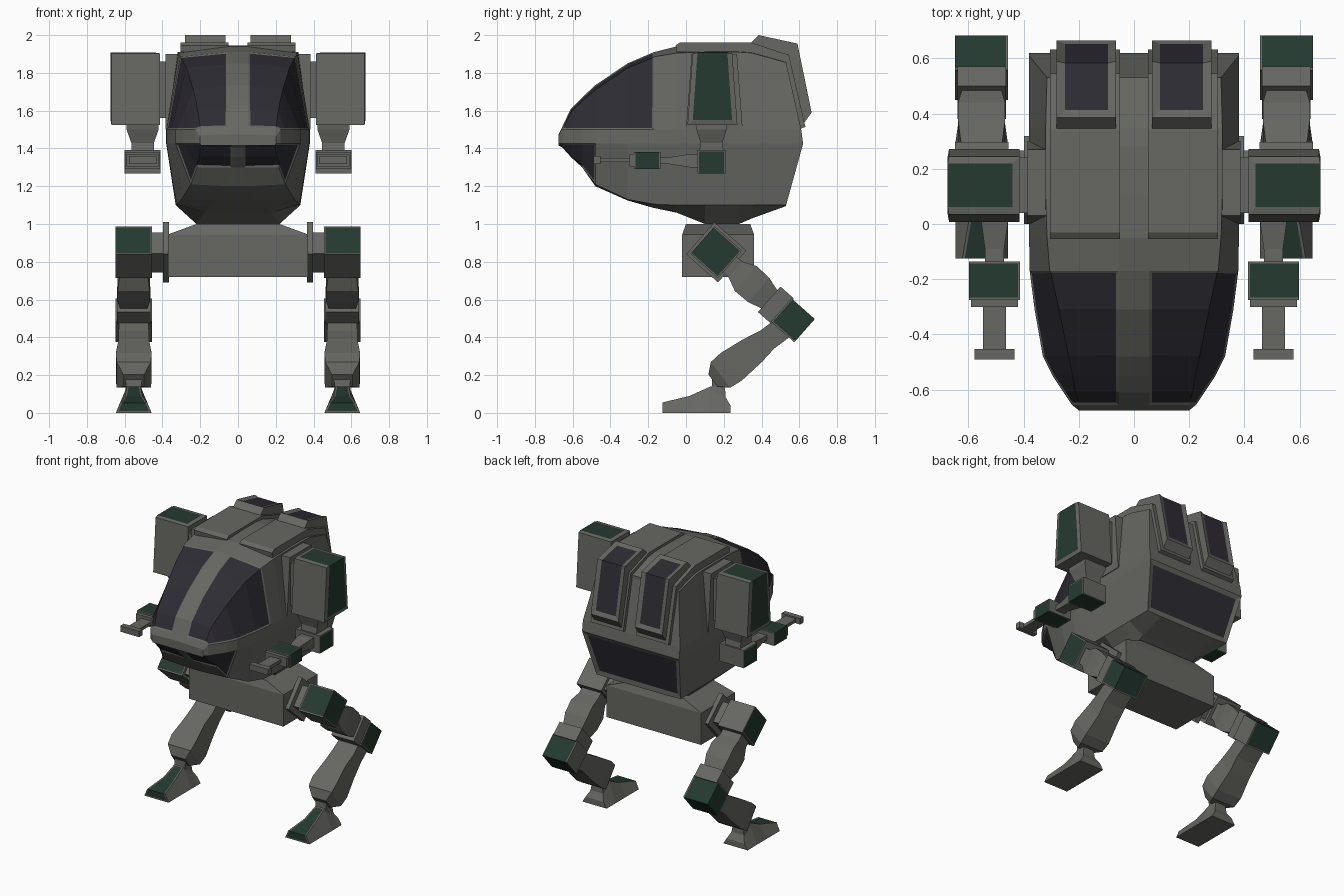
import bpy, bmesh
from mathutils import Vector

if "Cube" in bpy.data.objects:
    bpy.data.objects.remove(bpy.data.objects["Cube"])


def material(name, rgb):
    m = bpy.data.materials.new(name)
    m.diffuse_color = (*rgb, 1)
    m.use_nodes = True
    m.node_tree.nodes["Principled BSDF"].inputs["Base Color"].default_value = m.diffuse_color
    return m


MATS = [material("armour_grey", (0.135, 0.135, 0.122)),
        material("dark_green", (0.018, 0.042, 0.030)),
        material("tinted_glass", (0.027, 0.025, 0.034))]
GREY, GREEN, GLASS = range(3)


def finish(name, bm, mirror=True):
    mesh = bpy.data.meshes.new(name)
    bm.to_mesh(mesh)
    bm.free()
    for m in MATS:
        mesh.materials.append(m)
    ob = bpy.data.objects.new(name, mesh)
    bpy.context.collection.objects.link(ob)
    if mirror:
        ob.modifiers.new("mirror", 'MIRROR').use_mirror_merge = False
    return ob


def panel(bm, faces, mat, border, depth=0.0):
    """Inset a group of faces and paint the inner part."""
    bm.normal_update()
    bmesh.ops.inset_region(bm, faces=faces, thickness=border, depth=depth,
                           use_even_offset=True)
    for f in faces:
        f.material_index = mat


def sweep(name, x, p0, p1, sections, green=None, border=0.008, depth=0.0, mirror=True):
    """Rectangular tube in the y-z plane; sections = (distance, half width, half thickness)."""
    bm = bmesh.new()
    a, d = Vector((x, *p0)), Vector((0, p1[0] - p0[0], p1[1] - p0[1])).normalized()
    n = Vector((0, -d.z, d.y))
    rings = []
    for s, w, t in sections:
        rings.append([bm.verts.new(a + d * s + n * t * j + Vector((w * i, 0, 0)))
                      for i, j in ((1, 1), (-1, 1), (-1, -1), (1, -1))])
    for r, q in zip(rings, rings[1:]):
        for i in range(4):
            bm.faces.new((r[i], r[(i + 1) % 4], q[(i + 1) % 4], q[i]))
    bm.faces.new(rings[0])
    bm.faces.new(rings[-1])
    bmesh.ops.recalc_face_normals(bm, faces=bm.faces[:])
    if green:
        panel(bm, [f for f in bm.faces if green(f.normal)], GREEN, border, depth)
    return finish(name, bm, mirror)


def block(name, x0, x1, y0, y1, z0, z1, **kw):
    """Axis-aligned box."""
    yc = (y0 + y1) / 2
    w, t = (x1 - x0) / 2, (y1 - y0) / 2
    return sweep(name, (x0 + x1) / 2, (yc, z0), (yc, z1), [(0, w, t), (z1 - z0, w, t)], **kw)


def prism(name, x0, x1, profile, window=(), border=0.03):
    """Side profile extruded across x; window = profile edges that hold glass."""
    bm = bmesh.new()
    a, b = [[bm.verts.new((x, *p)) for p in profile] for x in (x0, x1)]
    n = len(profile)
    sides = [bm.faces.new((a[i], a[(i + 1) % n], b[(i + 1) % n], b[i])) for i in range(n)]
    bm.faces.new(a)
    bm.faces.new(b)
    bmesh.ops.recalc_face_normals(bm, faces=bm.faces[:])
    if window:
        panel(bm, [sides[i] for i in window], GLASS, border, -0.008)
    return finish(name, bm)


# Cabin hull: y, top z, top half width, corner z, side half width,
# lower corner x and z, belly x and z
STATIONS = [
    (-.675, 1.475, .195, 1.47, .20, .195, 1.415, .03, 1.415),
    (-.655, 1.515, .20, 1.512, .225, .20, 1.405, .03, 1.405),
    (-.61, 1.61, .215, 1.60, .255, .205, 1.355, .03, 1.355),
    (-.55, 1.67, .225, 1.655, .295, .215, 1.30, .03, 1.30),
    (-.48, 1.735, .24, 1.715, .33, .25, 1.21, .05, 1.20),
    (-.31, 1.85, .275, 1.83, .36, .30, 1.13, .10, 1.125),
    (-.17, 1.91, .305, 1.885, .378, .325, 1.105, .15, 1.085),
    (-.05, 1.94, .315, 1.905, .38, .33, 1.10, .18, 1.06),
    (.10, 1.945, .32, 1.91, .38, .33, 1.10, .22, 1.0),
    (.28, 1.945, .32, 1.91, .38, .33, 1.10, .22, 1.0),
    (.35, 1.935, .32, 1.905, .38, .33, 1.10, .22, 1.03),
    (.53, 1.875, .315, 1.855, .38, .33, 1.10, .22, 1.095),
]
bm = bmesh.new()
rings = []
for k, (y, zt, wt, zc, wm, wl, zl, wb, zb) in enumerate(STATIONS):
    half = [(.055, zt), (wt, zc), (wm, min(1.5, zt - .012)), (wm, 1.425), (wl, zl), (wb, zb)]
    bulge = (0, 0, .08, .09, 0, 0) if k == len(STATIONS) - 1 else (0,) * 6
    rings.append([[bm.verts.new((s * x, y + o, z)) for (x, z), o in zip(half, bulge)]
                  for s in (1, -1)])
panes = []
for k, (r, q) in enumerate(zip(rings, rings[1:])):
    for s in (0, 1):
        for i in range(5):
            f = bm.faces.new((r[s][i], r[s][i + 1], q[s][i + 1], q[s][i]))
            canopy = i in (0, 1) and 1 <= k <= 5
            chin = (i == 4 and k <= 2) or (i == 3 and k <= 3)
            if canopy or chin:
                panes.append(f)
    for i in (0, 5):
        bm.faces.new((r[0][i], r[1][i], q[1][i], q[0][i]))
for r in (rings[0], rings[-1]):
    caps = [bm.faces.new((r[0][i], r[0][i + 1], r[1][i + 1], r[1][i])) for i in range(5)]
bmesh.ops.recalc_face_normals(bm, faces=bm.faces[:])
panel(bm, panes, GLASS, 0.010, -0.004)
panel(bm, [caps[3]], GLASS, 0.03, -0.008)
finish("cabin_hull", bm, mirror=False)

# Roof plates and rear vents
prism("roof_plate", .05, .305, [(-.055, 1.945), (-.03, 1.962), (.34, 1.962), (.545, 1.895),
                                (.632, 1.515), (.60, 1.50), (.50, 1.84), (.30, 1.91), (-.05, 1.91)])
prism("rear_vent", .065, .28, [(.335, 1.95), (.385, 2.0), (.59, 1.955), (.665, 1.59),
                               (.622, 1.53), (.50, 1.80), (.34, 1.91)], window=(1, 2))

# Pelvis
sweep("pelvis", 0, (.17, .72), (.17, 1.0), [(0, .37, .19), (.225, .37, .19), (.28, .22, .17)],
      mirror=False)

# Side pods with mounts
sweep("pod_mount_plate", .35, (.15, 1.5), (.15, 1.9), [(0, .035, .15), (.4, .035, .12)])
block("pod_mount_block", .34, .425, .04, .24, 1.56, 1.86)
sweep("side_pod", .542, (.14, 1.525), (.14, 1.905), [(0, .128, .132), (.378, .128, .105)],
      green=lambda n: n.x > .9 or n.z > .9, border=.026, depth=.005)

# Arms
ARM, AZ = .505, 1.335
sweep("upper_arm", ARM, (.135, 1.53), (.135, 1.38),
      [(0, .085, .085), (.03, .085, .08), (.10, .06, .058), (.15, .06, .065)])
block("elbow", ARM - .095, ARM + .095, .06, .21, 1.267, 1.392,
      green=lambda n: n.x > .9 or n.z < -.9)
sweep("forearm", ARM, (.07, AZ), (-.2, AZ),
      [(0, .05, .035), (.05, .05, .035), (.16, .035, .018), (.23, .035, .018)])
block("forearm_box", ARM - .092, ARM + .092, -.275, -.135, 1.292, 1.382,
      green=lambda n: n.x > .9 or abs(n.z) > .9)
block("gun_flange", ARM - .085, ARM + .085, -.30, -.27, 1.305, 1.37)
block("gun_barrel", ARM - .042, ARM + .042, -.46, -.29, 1.327, 1.35)
block("gun_muzzle", ARM - .073, ARM + .073, -.49, -.452, 1.318, 1.36)

# Legs
LEG, HIP, KNEE, ANKLE = .552, (.16, .85), (.566, .49), (.125, .158)
sweep("hip_plate", .382, HIP, KNEE, [(-.113, .016, .113), (.113, .016, .113)])
sweep("hip_axle", .43, HIP, KNEE, [(-.075, .05, .075), (.075, .05, .075)])
sweep("hip_joint", LEG, HIP, KNEE, [(-.097, .097, .097), (.097, .097, .097)],
      green=lambda n: n.x > .9 or (n.y < -.5 and n.z > .5))
sweep("thigh", LEG, HIP, KNEE, [(.08, .075, .055), (.135, .075, .055), (.21, .085, .088),
                                (.30, .085, .085), (.39, .07, .06)])
sweep("knee_housing", LEG, HIP, KNEE, [(.375, .088, .09), (.47, .088, .09)])
sweep("knee_joint", LEG, HIP, KNEE, [(.46, .096, .082), (.625, .096, .082)],
      green=lambda n: n.x > .9 or n.y > .5)
sweep("shin", LEG, KNEE, ANKLE, [(.06, .075, .06), (.17, .08, .06), (.27, .08, .078),
                                 (.41, .095, .092), (.48, .09, .085), (.53, .055, .04)])
sweep("ankle", LEG, (.18, .21), (.165, .08), [(0, .05, .04), (.07, .04, .035), (.13, .05, .045)])

# Feet: side, base half width, top half width, top height along y
bm = bmesh.new()
rows = [[bm.verts.new((LEG + x, y, z)) for x, z in ((.095, 0), (w, h), (-w, h), (-.095, 0))]
        for y, w, h in ((-.125, .07, .055), (.02, .045, .09), (.13, .036, .14),
                        (.20, .04, .10), (.235, .07, .04))]
tops = []
for k, (r, q) in enumerate(zip(rows, rows[1:])):
    for i in range(4):
        f = bm.faces.new((r[i], r[(i + 1) % 4], q[(i + 1) % 4], q[i]))
        if i == 1 and k < 2:
            tops.append(f)
toe = bm.faces.new(rows[0])
bm.faces.new(rows[-1])
bmesh.ops.recalc_face_normals(bm, faces=bm.faces[:])
panel(bm, tops + [toe], GREEN, 0.009)
finish("foot", bm)
